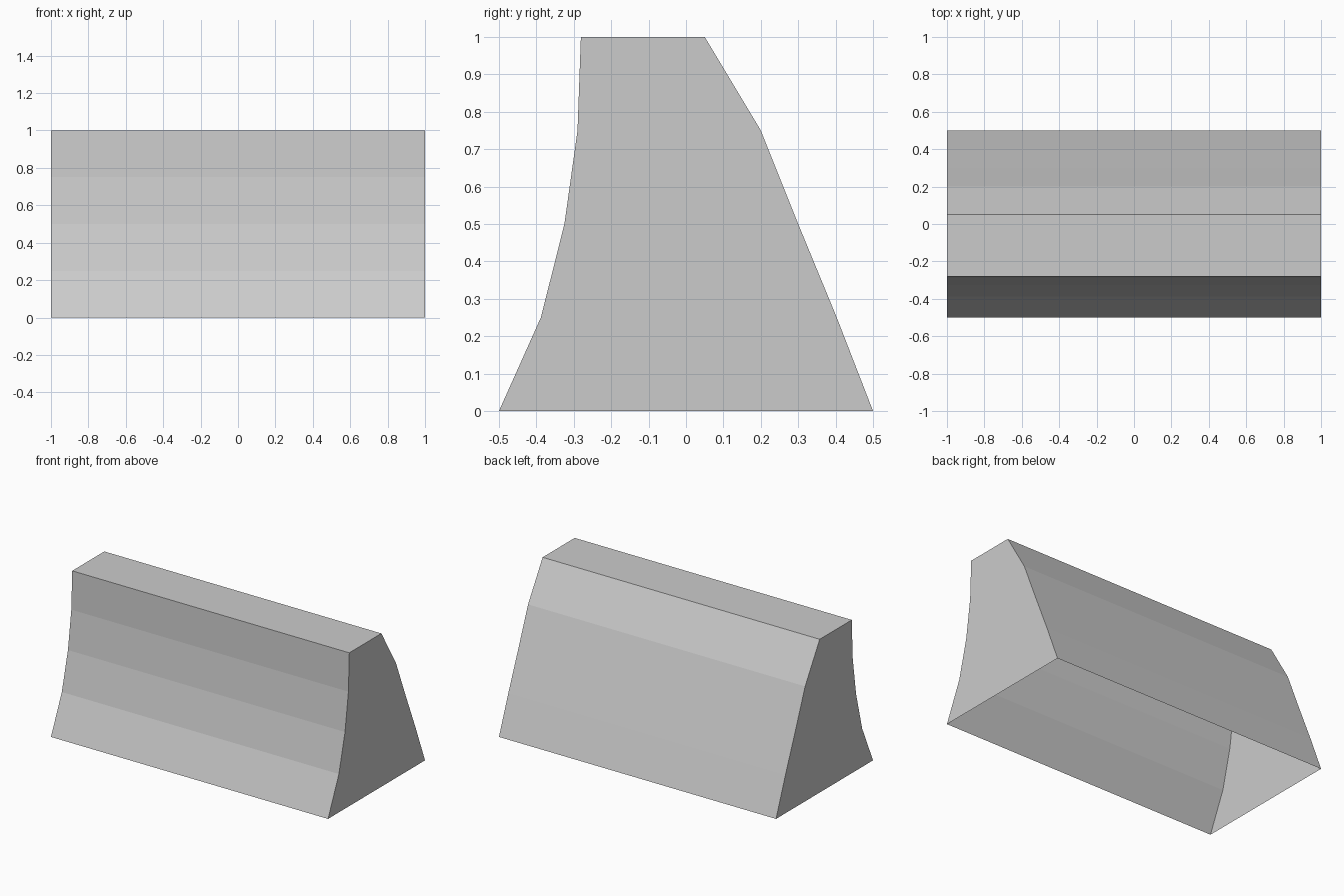
import bpy, bmesh

if "Cube" in bpy.data.objects:
    bpy.data.objects.remove(bpy.data.objects["Cube"])

# Cross-section (y, z): concave front, flat top, sloping back
profile = [(-0.5, 0), (-0.388, 0.25), (-0.325, 0.5), (-0.29, 0.75), (-0.281, 1),
           (0.05, 1), (0.2, 0.75), (0.3, 0.5), (0.403, 0.25), (0.5, 0)]

bm = bmesh.new()

# Left end cap, extruded along x to make the right end cap and walls
left = bm.faces.new([bm.verts.new((-1, y, z)) for y, z in profile])
extruded = bmesh.ops.extrude_face_region(bm, geom=[left], use_keep_orig=True)
bmesh.ops.translate(bm, vec=(2, 0, 0),
                    verts=[g for g in extruded["geom"] if isinstance(g, bmesh.types.BMVert)])
bmesh.ops.recalc_face_normals(bm, faces=bm.faces[:])

# Open underside
bottom = [f for f in bm.faces if all(v.co.z < 0.001 for v in f.verts)]
bmesh.ops.delete(bm, geom=bottom, context="FACES_ONLY")

mesh = bpy.data.meshes.new("barrier_shell")
bm.to_mesh(mesh)
bm.free()
bpy.context.collection.objects.link(bpy.data.objects.new("barrier_shell", mesh))
